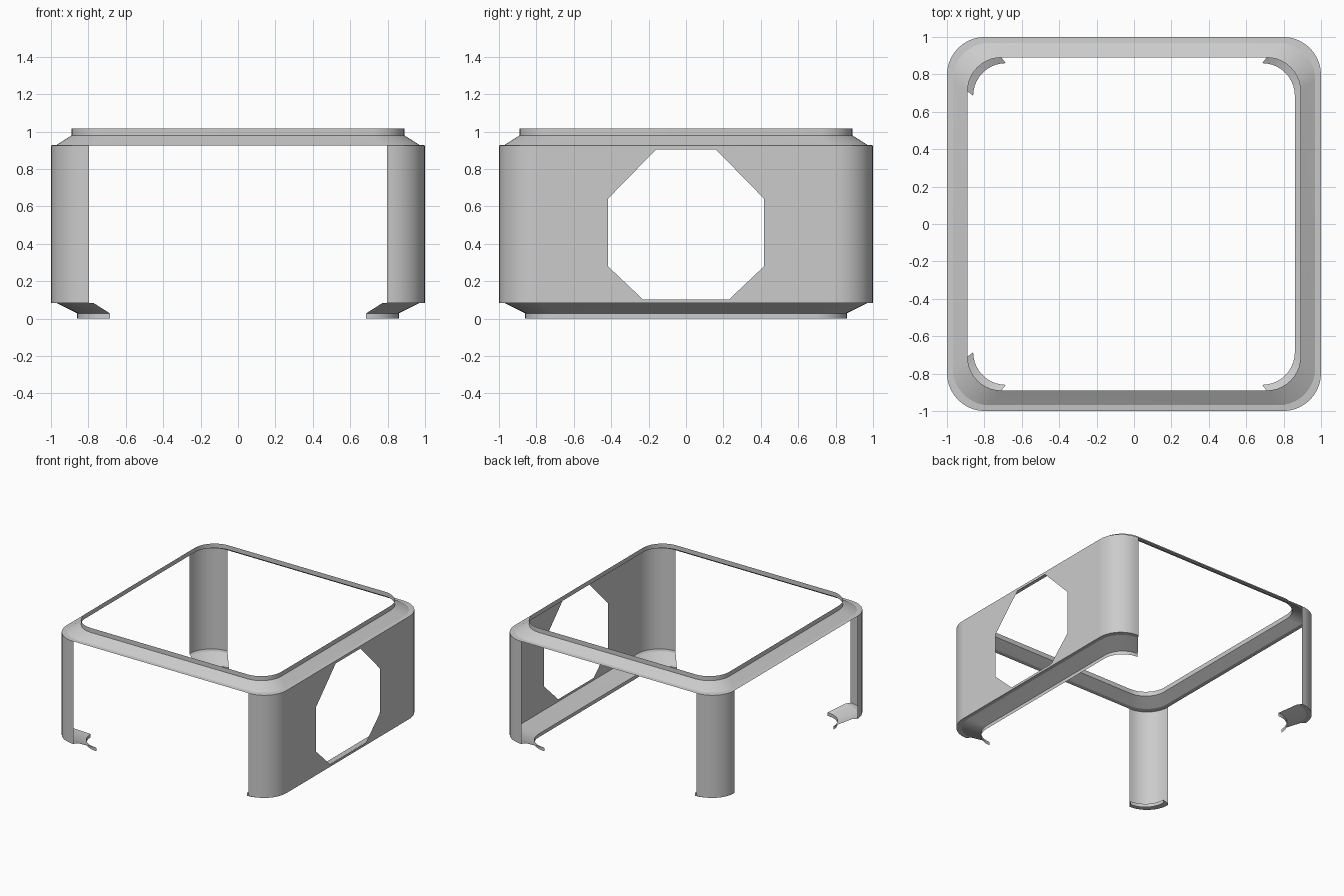
import bpy
from math import sin, cos, pi

if "Cube" in bpy.data.objects:
    bpy.data.objects.remove(bpy.data.objects["Cube"])

FLAT, RAD, SEG = 0.797, 0.203, 10      # straight half length, corner radius, corner steps
Z_LOW, Z_HIGH = 0.083, 0.926
# profiles: (scale of the outline, height)
WALL = [(1, Z_LOW), (1, Z_HIGH)]
SKIRT = [(0.86, 0), (0.86, 0.028), (0.969, Z_LOW), (1, Z_LOW)]
RIM = [(1, Z_HIGH), (0.969, Z_HIGH + 0.003), (0.89, 0.979), (0.89, 1.016)]


def make(name, verts, faces):
    mesh = bpy.data.meshes.new(name)
    mesh.from_pydata(verts, [], faces)
    mesh.update()
    ob = bpy.data.objects.new(name, mesh)
    bpy.context.collection.objects.link(ob)
    bpy.ops.object.select_all(action='DESELECT')
    ob.select_set(True)
    bpy.context.view_layer.objects.active = ob
    bpy.ops.object.shade_smooth_by_angle(angle=pi / 9)
    return ob


def corner(sx, sy):
    """Quarter arc of the outline, counter-clockwise."""
    start = {(1, 1): 0, (-1, 1): 1, (-1, -1): 2, (1, -1): 3}[sx, sy] * pi / 2
    return [(sx * FLAT + RAD * cos(start + i / SEG * pi / 2),
             sy * FLAT + RAD * sin(start + i / SEG * pi / 2)) for i in range(SEG + 1)]


def loft(name, path, profile, closed=False):
    n = len(path)
    verts = [(x * s, y * s, z) for s, z in profile for x, y in path]
    faces = [(r * n + i, r * n + (i + 1) % n, (r + 1) * n + (i + 1) % n, (r + 1) * n + i)
             for r in range(len(profile) - 1) for i in range(n if closed else n - 1)]
    return make(name, verts, faces)


# top rim runs all the way round
loft("top_rim", corner(1, 1) + corner(-1, 1) + corner(-1, -1) + corner(1, -1), RIM, True)

# rounded corner posts
for sx, sy in ((1, 1), (-1, 1), (-1, -1), (1, -1)):
    label = ("back" if sy > 0 else "front") + ("_right" if sx > 0 else "_left")
    loft(label + "_post", corner(sx, sy), WALL)
    if sx < 0:
        loft(label + "_foot", corner(sx, sy), SKIRT)

# continuous skirt under the closed right side
loft("right_skirt", corner(1, -1) + corner(1, 1), SKIRT)

# right side panel with an eight-sided opening
outer = [(-FLAT, Z_LOW), (FLAT, Z_LOW), (FLAT, Z_HIGH), (-FLAT, Z_HIGH)]
hole = [(-0.23, 0.102), (0.23, 0.102), (0.418, 0.28), (0.418, 0.64),
        (0.16, 0.904), (-0.16, 0.904), (-0.418, 0.64), (-0.418, 0.28)]
faces = []
for k in range(4):
    a, b = k, (k + 1) % 4
    p, q, r = (4 + (2 * k + j) % 8 for j in range(3))
    faces += [(a, b, q, p), (b, r, q)]
make("right_panel", [(1, y, z) for y, z in outer + hole], faces)
